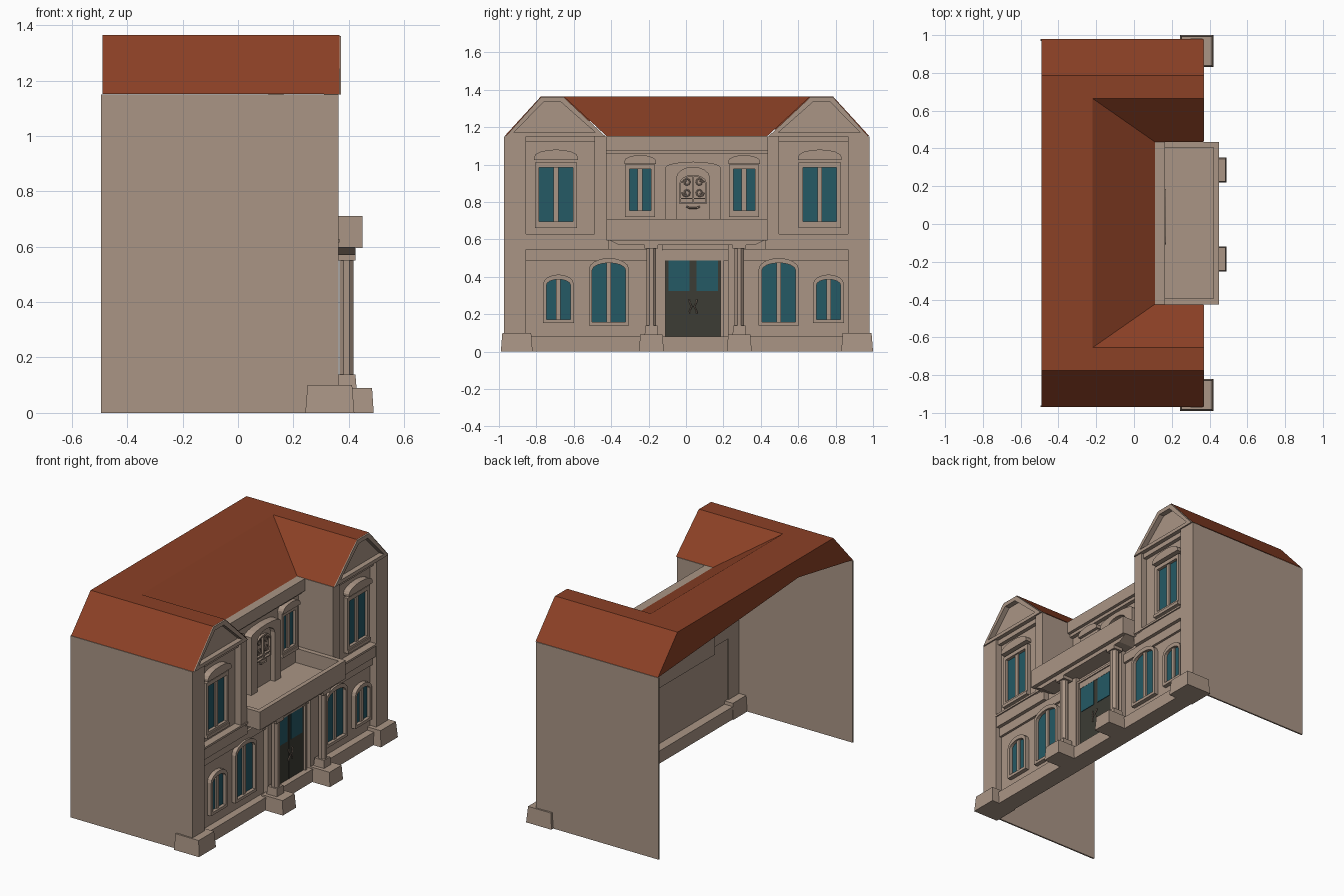
import bpy, bmesh
from math import sin, cos, pi

if "Cube" in bpy.data.objects:
    bpy.data.objects.remove(bpy.data.objects["Cube"])

C = 0.005    # mirror plane of the house body (y)
D = 0.038    # mirror plane of the door and window layout (y)


def material(name, rgb):
    m = bpy.data.materials.new(name)
    m.diffuse_color = (*rgb, 1)
    m.use_nodes = True
    m.node_tree.nodes["Principled BSDF"].inputs["Base Color"].default_value = m.diffuse_color
    return m


STONE = material("beige stone", (0.40, 0.30, 0.235))
ROOF = material("red brown roof", (0.26, 0.052, 0.019))
GLASS = material("teal glass", (0.018, 0.10, 0.13))
DOOR = material("dark door", (0.045, 0.045, 0.035))


def make(name, verts, faces, mat):
    bm = bmesh.new()
    vs = [bm.verts.new(v) for v in verts]
    for f in faces:
        bm.faces.new([vs[i] for i in f])
    bmesh.ops.recalc_face_normals(bm, faces=bm.faces)
    me = bpy.data.meshes.new(name)
    bm.to_mesh(me)
    bm.free()
    me.materials.append(mat)
    ob = bpy.data.objects.new(name, me)
    bpy.context.collection.objects.link(ob)
    return ob


def prism(name, pts, x0, x1, mat=STONE):
    """Extrude a (y, z) profile from x0 to x1."""
    n = len(pts)
    v = [(x, y, z) for x in (x0, x1) for y, z in pts]
    f = [range(n), range(n, 2 * n)]
    f += [(i, (i + 1) % n, n + (i + 1) % n, n + i) for i in range(n)]
    return make(name, v, f, mat)


def frame(name, outer, inner, x0, x1, mat=STONE):
    """Extruded ring between two profiles with equal point counts."""
    n = len(outer)
    v = [(x, y, z) for x in (x0, x1) for p in (outer, inner) for y, z in p]
    f = []
    for i in range(n):
        j = (i + 1) % n
        f += [(i, j, n + j, n + i), (2*n + i, 2*n + j, 3*n + j, 3*n + i),
              (i, j, 2*n + j, 2*n + i), (n + i, n + j, 3*n + j, 3*n + i)]
    return make(name, v, f, mat)


def rect(y0, y1, z0, z1):
    return [(y0, z0), (y1, z0), (y1, z1), (y0, z1)]


def box(name, x0, x1, y0, y1, z0, z1, mat=STONE):
    return prism(name, rect(y0, y1, z0, z1), x0, x1, mat)


def taper(name, x0, x1, y0, y1, z0, z1, t):
    """Box whose top is smaller by t on every side."""
    v = [(x0, y0, z0), (x1, y0, z0), (x1, y1, z0), (x0, y1, z0),
         (x0 + t, y0 + t, z1), (x1 - t, y0 + t, z1), (x1 - t, y1 - t, z1), (x0 + t, y1 - t, z1)]
    f = [(0, 1, 2, 3), (4, 5, 6, 7)] + [(i, (i+1) % 4, 4 + (i+1) % 4, 4 + i) for i in range(4)]
    return make(name, v, f, STONE)


def arch(cy, w, z0, zs, zt, n=8):
    h = w / 2
    return [(cy - h, z0), (cy + h, z0)] + [
        (cy + h * cos(i * pi / n), zs + (zt - zs) * sin(i * pi / n)) for i in range(n + 1)]


def tube(name, pts, r, mat=STONE):
    cu = bpy.data.curves.new(name, 'CURVE')
    cu.dimensions = '3D'
    cu.bevel_depth, cu.bevel_resolution = r, 0
    sp = cu.splines.new('POLY')
    sp.points.add(len(pts) - 1)
    for p, q in zip(sp.points, pts):
        p.co = (*q, 1)
    cu.materials.append(mat)
    bpy.context.collection.objects.link(bpy.data.objects.new(name, cu))


def span(s, a, b, c=C):
    """Mirrored y interval, sorted."""
    return sorted((c + s * a, c + s * b))


def square_window(name, x, cy, w, z0, z1, hood0, hood1):
    frame(name + "_frame", rect(cy - w/2, cy + w/2, z0, z1 + .025),
          rect(cy - w/2 + .022, cy + w/2 - .022, z0 + .035, z1), x, x + .025)
    box(name + "_glass", x, x + .006, cy - w/2 + .02, cy + w/2 - .02, z0 + .03, z1, GLASS)
    box(name + "_mullion", x, x + .016, cy - .013, cy + .013, z0 + .03, z1)
    box(name + "_sill", x, x + .032, cy - w/2, cy + w/2, z0, z0 + .02)
    prism(name + "_hood", arch(cy, w + .01, hood0, hood0 + .015, hood1), x, x + .04)


def arched_window(name, x, cy, w, z0, zs, zt):
    t = .018
    frame(name + "_frame", arch(cy, w, z0, zs, zt),
          arch(cy, w - 2*t, z0 + t, zs - .005, zt - t - .008), x, x + .027)
    prism(name + "_glass", arch(cy, w - 2*t, z0 + t, zs - .005, zt - t - .008), x, x + .006, GLASS)
    box(name + "_mullion", x, x + .016, cy - .012, cy + .012, z0 + t, zt - t)


# Roof shell: two gabled wings joined by a flat ridge and a front slope
E, A, B, I = .975, .78, .66, .43
LO, HI, XB, XF = 1.152, 1.365, -.49, .367
for s in (-1, 1):
    P = [(XB, E, LO), (XF, E, LO), (XF, A, HI), (XB, A, HI), (XF, B, HI),
         (-.22, B, HI), (XF, I, LO), (.11, I, LO), (-.22, A, HI)]
    make("wing_roof", [(x, C + s*y, z) for x, y, z in P],
         [(0, 1, 2, 8, 3), (8, 2, 4, 5), (5, 4, 6, 7)], ROOF)
make("ridge_roof", [(x, C + y, z) for x, y, z in (
    (XB, -A, HI), (-.22, -A, HI), (-.22, -B, HI), (-.22, B, HI), (-.22, A, HI), (XB, A, HI),
    (.11, -I, LO), (.11, I, LO))], [(0, 1, 2, 3, 4, 5), (2, 6, 7, 3)], ROOF)
make("back_roof", [(XB, C + E, LO), (XB, C + A, HI), (XB, C - A, HI), (XB, C - E, LO),
                   (XB, C - .43, 1.25)], [(0, 1, 2, 3, 4)], ROOF)

# Wings: side walls, facade, pilasters, gables, corner bases
for s in (-1, 1):
    box("side_wall", -.495, .305, *span(s, .965, .975), 0, 1.15)
    box("wing_inner_wall", .10, .36, *span(s, .43, .44), .6, 1.15)
    box("wing_upper_wall", .308, .32, *span(s, .43, .97), .58, 1.15)
    box("corner_pilaster", .30, .363, *span(s, .86, .977), .08, 1.15)
    box("inner_pilaster", .30, .361, *span(s, .43, .493), .61, 1.15)
    box("wing_lintel", .30, .345, *span(s, .493, .86), 1.12, 1.15)
    box("floor_band", .30, .358, *span(s, .42, .86), .545, .615)
    box("floor_band_ledge", .30, .366, *span(s, .42, .86), .615, .628)
    taper("corner_base", .243, .42, *span(s, .825, .995), 0, .10, .008)
    outer = [(C + s*y, z) for y, z in ((E - .005, 1.15), (A, HI - .004), (B, HI - .004), (I + .005, 1.15))]
    inner = [(C + s*y, z) for y, z in ((.925, 1.172), (.765, 1.335), (.675, 1.335), (.49, 1.172))]
    frame("gable_frame", outer, inner, .31, .371)
    prism("gable_panel", inner, .33, .338)

# Ground floor facade
box("ground_wall", .308, .32, C - .97, C + .97, 0, .6)
box("base_step", .25, .367, C - .86, C + .86, 0, .08)
box("string_course", .30, .335, C - .86, C + .86, .487, .545)

# Recessed upper centre wall with cornice
box("centre_upper_wall", .10, .12, C - .43, C + .43, .6, 1.15)
box("cornice", .11, .165, C - .43, C + .43, 1.075, 1.152)
box("cornice_moulding", .11, .145, C - .43, C + .43, 1.055, 1.075)

# Balcony
box("balcony_floor", .11, .44, C - .425, C + .425, .6, .62)
box("balcony_front", .422, .45, C - .43, C + .43, .595, .71)
for s in (-1, 1):
    box("balcony_side", .12, .43, *span(s, .40, .43), .598, .71)
prism("balcony_corbel", [(C - .42, .598), (C - .365, .57), (C + .365, .57), (C + .42, .598)], .31, .425)

# Columns on pedestals
for s in (-1, 1):
    y = .05 + s * .235
    taper("column_pedestal", .33, .49, y - .066, y + .066, 0, .09, .006)
    taper("column_base", .355, .428, y - .036, y + .036, .09, .138, .004)
    bpy.ops.mesh.primitive_cylinder_add(vertices=8, radius=.027, depth=.46,
                                        location=(.392, y, .35), rotation=(0, 0, pi / 8))
    bpy.context.object.name = "column_shaft"
    bpy.context.object.data.materials.append(STONE)
    box("column_capital", .358, .425, y - .036, y + .036, .55, .575)
    box("column_backing", .31, .35, *span(s, .175, .25, .05), .08, .575)

# Windows, mirrored left and right
for s in (-1, 1):
    square_window("wing_window", .32, .01 + s * .705, .225, .66, .985, 1.025, 1.08)
    square_window("centre_window", .12, .033 + s * .278, .16, .72, .975, 1.003, 1.05)
    arched_window("large_window", .32, .042 + s * .454, .215, .14, .44, .50)
    arched_window("small_window", .32, .04 + s * .722, .165, .153, .36, .412)

# Double door with panes and handles
frame("door_frame", rect(D - .165, D + .165, .08, .54), rect(D - .147, D + .147, .08, .525), .315, .342)
box("door", .318, .33, D - .148, D + .148, .08, .526, DOOR)
box("door_seam", .33, .333, D - .003, D + .003, .08, .526, DOOR)
for s in (-1, 1):
    box("door_pane", .328, .334, *span(s, .018, .132, D), .325, .49, GLASS)
    tube("door_handle", [(.338 + .008 * sin(i * pi / 6), D + s * (.006 + .014 * abs(cos(i * pi / 6))),
                          .205 + i * .012) for i in range(7)], .004)

# Central niche with a scroll grille
frame("niche_surround", arch(D, .295, .62, .985, 1.015), arch(D, .175, .62, .93, .985), .12, .17)
prism("niche_panel", arch(D, .175, .62, .93, .985), .12, .14)
frame("grille_frame", arch(D, .145, .79, .90, .945), arch(D, .13, .797, .895, .937), .14, .155)
box("grille_bar", .14, .155, D - .004, D + .004, .79, .94)
box("grille_rail", .14, .155, D - .068, D + .068, .815, .822)
for s in (-1, 1):
    for zc, k in ((.905, 1), (.85, -1)):
        tube("grille_scroll", [(.148, D + s * (.035 + (.024 - .0016*i) * cos(i * pi / 4)),
                                zc + k * (.024 - .0016*i) * sin(i * pi / 4)) for i in range(11)], .004)
tube("niche_handle", [(.145, D - .035, .775), (.155, D - .02, .768),
                      (.155, D + .02, .768), (.145, D + .035, .775)], .005)
